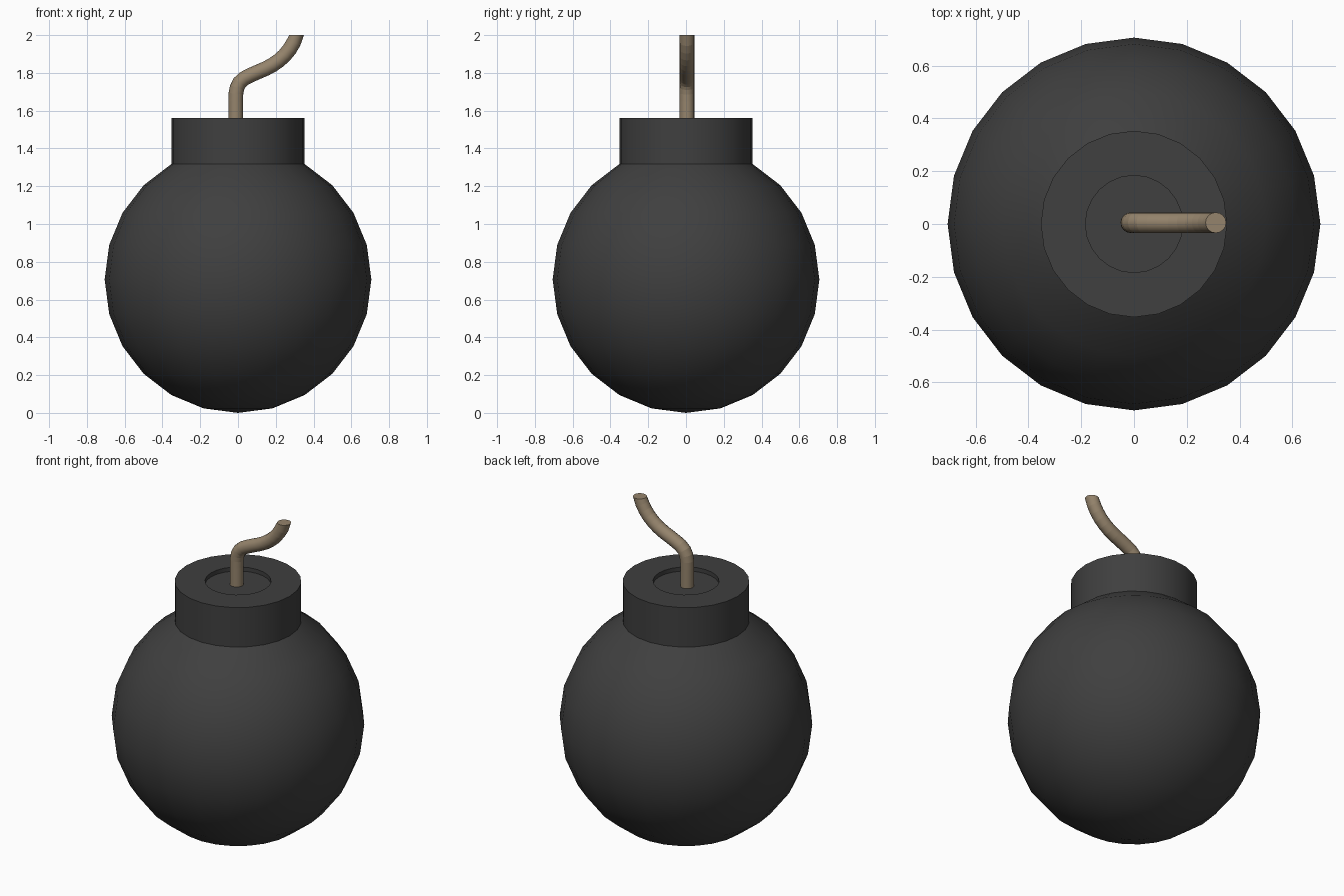
import bpy, bmesh, math
from mathutils import Vector

if "Cube" in bpy.data.objects:
    bpy.data.objects.remove(bpy.data.objects["Cube"])

def material(name, rgb):
    m = bpy.data.materials.new(name)
    m.diffuse_color = (*rgb, 1)
    m.use_nodes = True
    m.node_tree.nodes["Principled BSDF"].inputs["Base Color"].default_value = m.diffuse_color
    return m

def add_object(name, bm, mat):
    bmesh.ops.recalc_face_normals(bm, faces=bm.faces)
    me = bpy.data.meshes.new(name)
    bm.to_mesh(me)
    bm.free()
    me.materials.append(mat)
    ob = bpy.data.objects.new(name, me)
    bpy.context.collection.objects.link(ob)
    return ob

def bridge(bm, a, b):
    n = len(a)
    return [bm.faces.new((a[i], a[(i + 1) % n], b[(i + 1) % n], b[i])) for i in range(n)]

# Casing: 24-sided ball running up into a neck with a shallow recess
R, SIDES = 0.706, 24
profile = [(R * math.sin(math.radians(a)), R - R * math.cos(math.radians(a)))
           for a in range(15, 151, 15)]
neck_r = profile[-1][0]
profile += [(neck_r, 1.56), (0.184, 1.56), (0.184, 1.535)]
bm = bmesh.new()
rings = [[bm.verts.new((r * math.cos(2 * math.pi * i / SIDES),
                        r * math.sin(2 * math.pi * i / SIDES), z))
          for i in range(SIDES)] for r, z in profile]
for a, b in zip(rings, rings[1:]):
    bridge(bm, a, b)
pole = bm.verts.new((0, 0, 0))
for i in range(SIDES):
    bm.faces.new((pole, rings[0][(i + 1) % SIDES], rings[0][i]))
bm.faces.new(rings[-1])
casing = add_object("casing", bm, material("black_iron", (0.05, 0.05, 0.05)))

# Fuse: segmented cord bending over to the right
path = [(-0.012, 1.53), (-0.012, 1.57), (-0.012, 1.61), (-0.012, 1.65), (-0.011, 1.69),
        (-0.005, 1.722), (0.008, 1.748), (0.032, 1.77), (0.065, 1.787), (0.103, 1.804),
        (0.145, 1.822), (0.183, 1.842), (0.217, 1.866), (0.247, 1.893),
        (0.273, 1.925), (0.294, 1.96), (0.31, 2.0)]
pts = [Vector((x, 0.005, z)) for x, z in path]
bm = bmesh.new()
rings = []
for k, p in enumerate(pts):
    t = (pts[min(k + 1, len(pts) - 1)] - pts[max(k - 1, 0)]).normalized()
    if k == len(pts) - 1:
        t = Vector((0, 0, 1))
    side = Vector((t.z, 0, -t.x))
    rings.append([bm.verts.new(p + 0.039 * (side * math.cos(math.pi * i / 8)
                  + Vector((0, 1, 0)) * math.sin(math.pi * i / 8))) for i in range(16)])
for a, b in zip(rings, rings[1:]):
    bridge(bm, a, b)
bm.faces.new(rings[0])
bm.faces.new(rings[-1])
# Hard creases between the cord segments
for ring in rings:
    for i in range(16):
        bm.edges.get((ring[i], ring[(i + 1) % 16])).smooth = False
for f in bm.faces:
    f.smooth = len(f.verts) == 4
fuse = add_object("fuse", bm, material("fuse_cord", (0.30, 0.23, 0.15)))

# Smooth casing with sharp neck edges
bpy.ops.object.select_all(action='DESELECT')
casing.select_set(True)
bpy.context.view_layer.objects.active = casing
bpy.ops.object.shade_smooth_by_angle(angle=math.radians(29))
